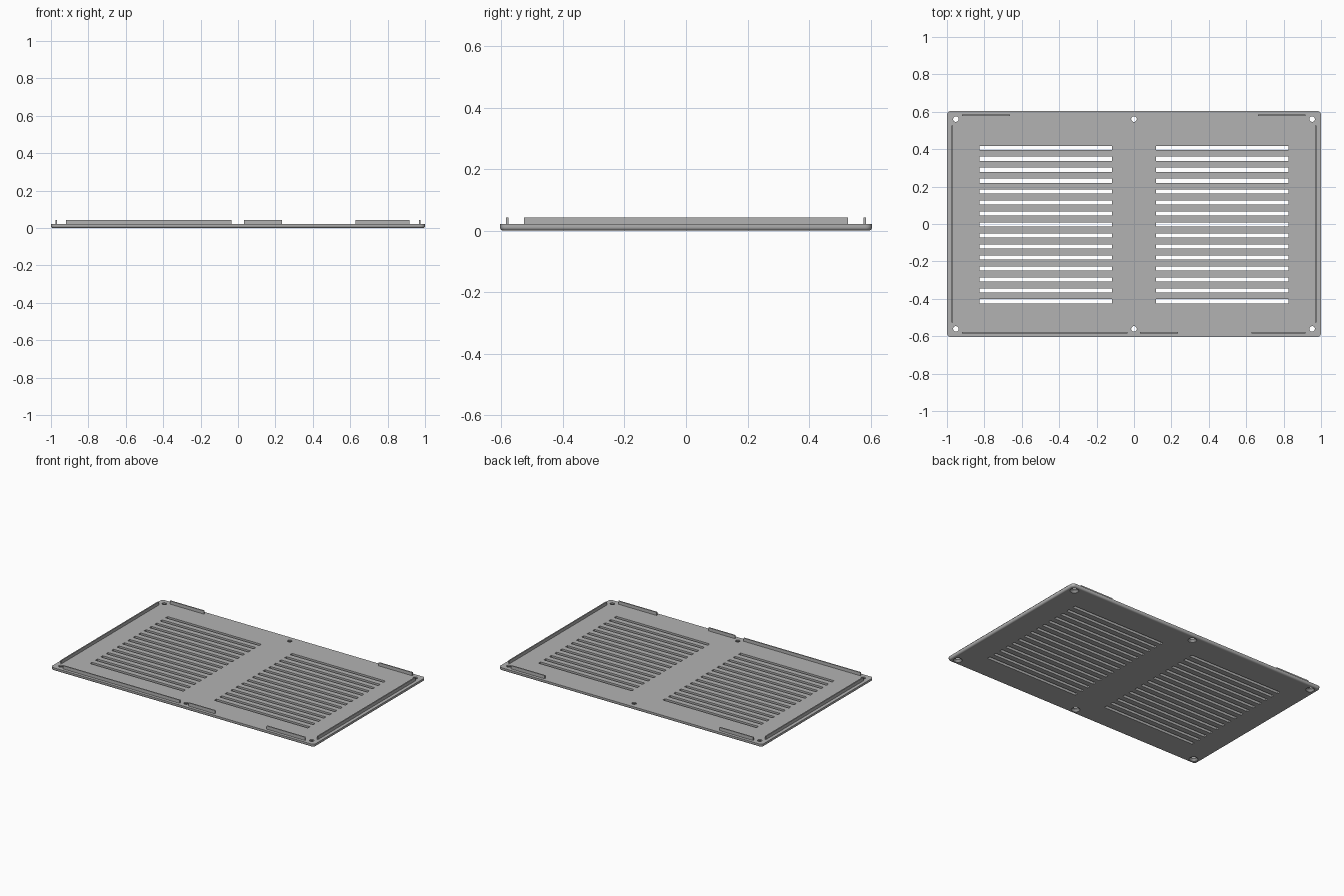
import bpy, bmesh
from math import sin, cos, pi
from mathutils import Matrix

if "Cube" in bpy.data.objects:
    bpy.data.objects.remove(bpy.data.objects["Cube"])

HALF_X, HALF_Y, TOP, RIB_TOP = 1.0, 0.605, 0.021, 0.043
CORNER, FILLET = 0.022, 0.012

grey = bpy.data.materials.new("satin grey")
grey.use_nodes = True
COLOUR = (0.45, 0.45, 0.45, 1)
grey.diffuse_color = COLOUR
grey.node_tree.nodes["Principled BSDF"].inputs["Base Color"].default_value = COLOUR


def make_object(name, bm):
    bmesh.ops.recalc_face_normals(bm, faces=bm.faces)
    mesh = bpy.data.meshes.new(name)
    bm.to_mesh(mesh)
    bm.free()
    mesh.materials.append(grey)
    obj = bpy.data.objects.new(name, mesh)
    bpy.context.collection.objects.link(obj)
    return obj


def add_box(bm, x0, x1, y0, y1, z0, z1):
    place = Matrix.Translation(((x0 + x1) / 2, (y0 + y1) / 2, (z0 + z1) / 2))
    size = Matrix.Diagonal((x1 - x0, y1 - y0, z1 - z0, 1))
    bmesh.ops.create_cube(bm, size=1, matrix=place @ size)


def loft(bm, rings):
    """Skin a stack of point rings and cap both ends."""
    loops = [[bm.verts.new(p) for p in ring] for ring in rings]
    n = len(loops[0])
    for a, b in zip(loops, loops[1:]):
        for i in range(n):
            bm.faces.new((a[i], a[(i + 1) % n], b[(i + 1) % n], b[i]))
    bm.faces.new(loops[0][::-1])
    bm.faces.new(loops[-1])


def rounded_outline(inset, z, steps=6):
    """Rounded rectangle, pulled in by inset."""
    points = []
    for k, (sx, sy) in enumerate([(1, 1), (-1, 1), (-1, -1), (1, -1)]):
        for i in range(steps + 1):
            a = (k + i / steps) * pi / 2
            r = CORNER - inset
            points.append((sx * (HALF_X - CORNER) + r * cos(a),
                           sy * (HALF_Y - CORNER) + r * sin(a), z))
    return points


def circle(x, y, r, z, n=24):
    return [(x + r * cos(2 * pi * i / n), y + r * sin(2 * pi * i / n), z) for i in range(n)]


def cut(target, cutter):
    cutter.hide_render = True
    mod = target.modifiers.new("cut", "BOOLEAN")
    mod.operation, mod.solver, mod.object = "DIFFERENCE", "EXACT", cutter
    bpy.context.view_layer.objects.active = target
    bpy.ops.object.modifier_apply(modifier=mod.name)
    bpy.data.objects.remove(cutter)


# Plate with a rounded lower edge
bm = bmesh.new()
rings = []
for i in range(6):
    a = i / 5 * pi / 2
    rings.append(rounded_outline(FILLET * (1 - sin(a)), FILLET * (1 - cos(a))))
rings.append(rounded_outline(0, TOP))
loft(bm, rings)
plate = make_object("vent_plate", bm)

# Two columns of fifteen vent slots
bm = bmesh.new()
for row in range(-7, 8):
    y = row * 0.0586 - 0.003
    for x0, x1 in ((-0.827, -0.117), (0.117, 0.827)):
        add_box(bm, x0, x1, y - 0.011, y + 0.011, -0.05, 0.05)
cut(plate, make_object("slot_cutter", bm))

# Six screw holes, countersunk underneath
bm = bmesh.new()
for x in (-0.952, 0, 0.952):
    for y in (-0.561, 0.561):
        loft(bm, [circle(x, y, r, z) for r, z in
                  ((0.028, -0.01), (0.028, 0.001), (0.015, 0.013), (0.015, 0.05))])
cut(plate, make_object("screw_hole_cutter", bm))

bpy.ops.object.select_all(action="DESELECT")
plate.select_set(True)
bpy.context.view_layer.objects.active = plate
bpy.ops.object.shade_smooth_by_angle(angle=pi / 6)


# Thin locating ribs standing on the plate
def rib(name, x0, x1, y0, y1):
    bm = bmesh.new()
    add_box(bm, x0, x1, y0, y1, TOP - 0.002, RIB_TOP)
    make_object(name, bm)


T = 0.004
for name, y, x0, x1 in (("front_right_rib", -0.581, -0.92, -0.034),
                        ("front_middle_rib", -0.581, 0.032, 0.234),
                        ("front_left_rib", -0.581, 0.627, 0.918),
                        ("back_right_rib", 0.581, -0.92, -0.664),
                        ("back_left_rib", 0.581, 0.664, 0.918)):
    rib(name, x0, x1, y - T, y + T)
for name, x in (("right_side_rib", -0.973), ("left_side_rib", 0.973)):
    rib(name, x - T, x + T, -0.527, 0.527)
